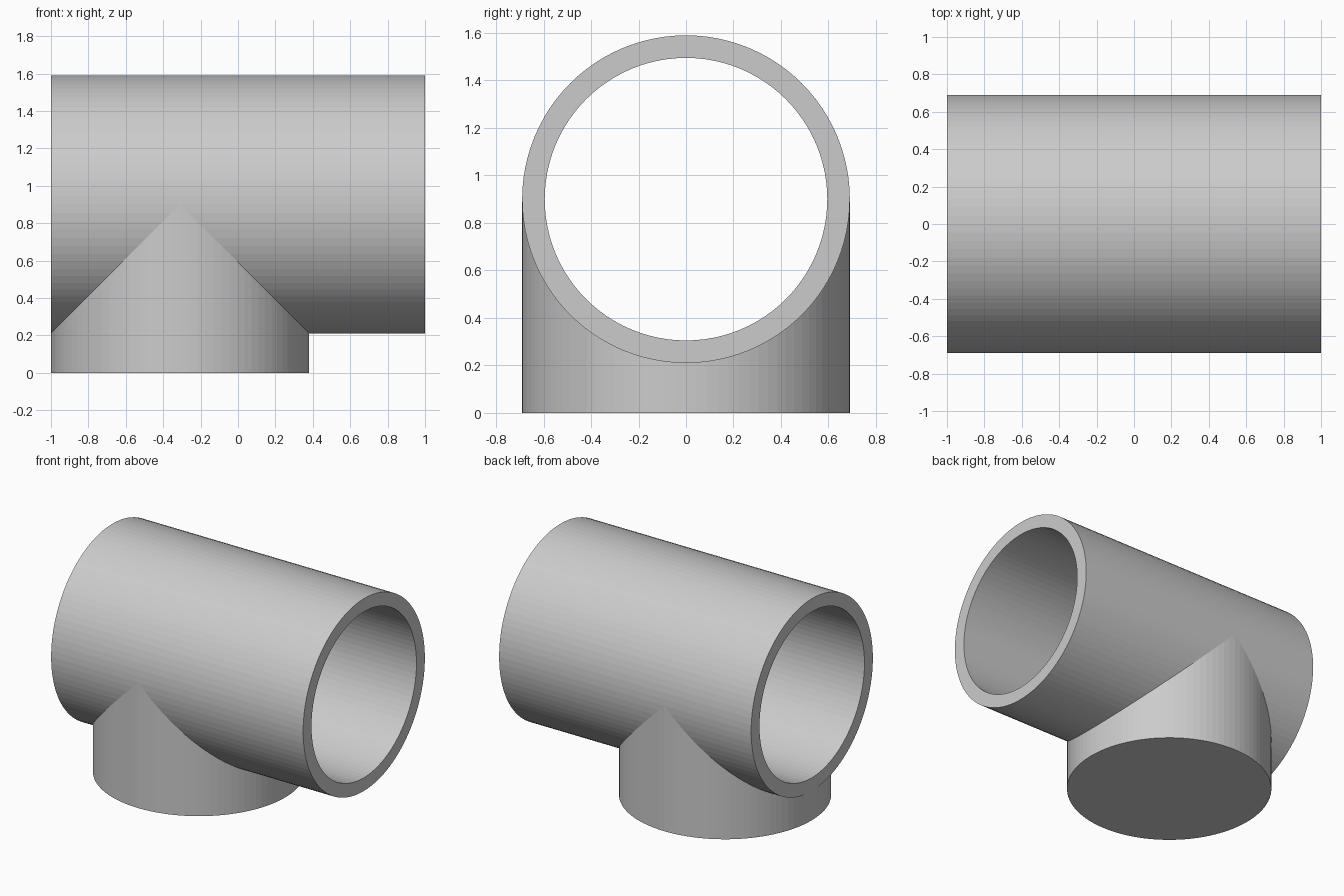
import bpy, bmesh
from math import sin, cos, tau

if "Cube" in bpy.data.objects:
    bpy.data.objects.remove(bpy.data.objects["Cube"])

R_OUT, R_IN = 0.69, 0.595     # pipe radii
AXIS_Z = 0.90                 # height of the pipe axis
HALF = 1.0                    # half length of the pipe
STEM_X = -0.31                # centre of the branch stem (same radius as pipe)
N = 96

bm = bmesh.new()


def quad(*pts):
    bm.faces.new([bm.verts.new(p) for p in pts])


def section(i):
    """Outer y/z, inner y/z and the stem's x extent at one angle from the bottom."""
    a = tau * i / N
    w = R_OUT * max(cos(a), 0.0)
    return (R_OUT * sin(a), AXIS_Z - R_OUT * cos(a),
            R_IN * sin(a), AXIS_Z - R_IN * cos(a),
            STEM_X - w, STEM_X + w)


for i in range(-N // 2, N // 2):
    y0, z0, v0, u0, l0, r0 = section(i)
    y1, z1, v1, u1, l1, r1 = section(i + 1)

    # pipe outside, left and right of the stem
    quad((-HALF, y0, z0), (l0, y0, z0), (l1, y1, z1), (-HALF, y1, z1))
    quad((r0, y0, z0), (HALF, y0, z0), (HALF, y1, z1), (r1, y1, z1))

    # bore
    quad((-HALF, v0, u0), (-HALF, v1, u1), (HALF, v1, u1), (HALF, v0, u0))

    # end rims
    for x in (-HALF, HALF):
        quad((x, y0, z0), (x, y1, z1), (x, v1, u1), (x, v0, u0))

    # stem walls meeting the pipe, and the closed bottom
    if -N // 4 <= i < N // 4:
        for a, b in ((l0, l1), (r0, r1)):
            quad((a, y0, 0), (b, y1, 0), (b, y1, z1), (a, y0, z0))
        quad((l0, y0, 0), (l1, y1, 0), (r1, y1, 0), (r0, y0, 0))

# weld the strips together
bmesh.ops.remove_doubles(bm, verts=bm.verts[:], dist=0.0002)
bmesh.ops.recalc_face_normals(bm, faces=bm.faces[:])

mesh = bpy.data.meshes.new("pipe_tee")
bm.to_mesh(mesh)
bm.free()
obj = bpy.data.objects.new("pipe_tee", mesh)
bpy.context.collection.objects.link(obj)
